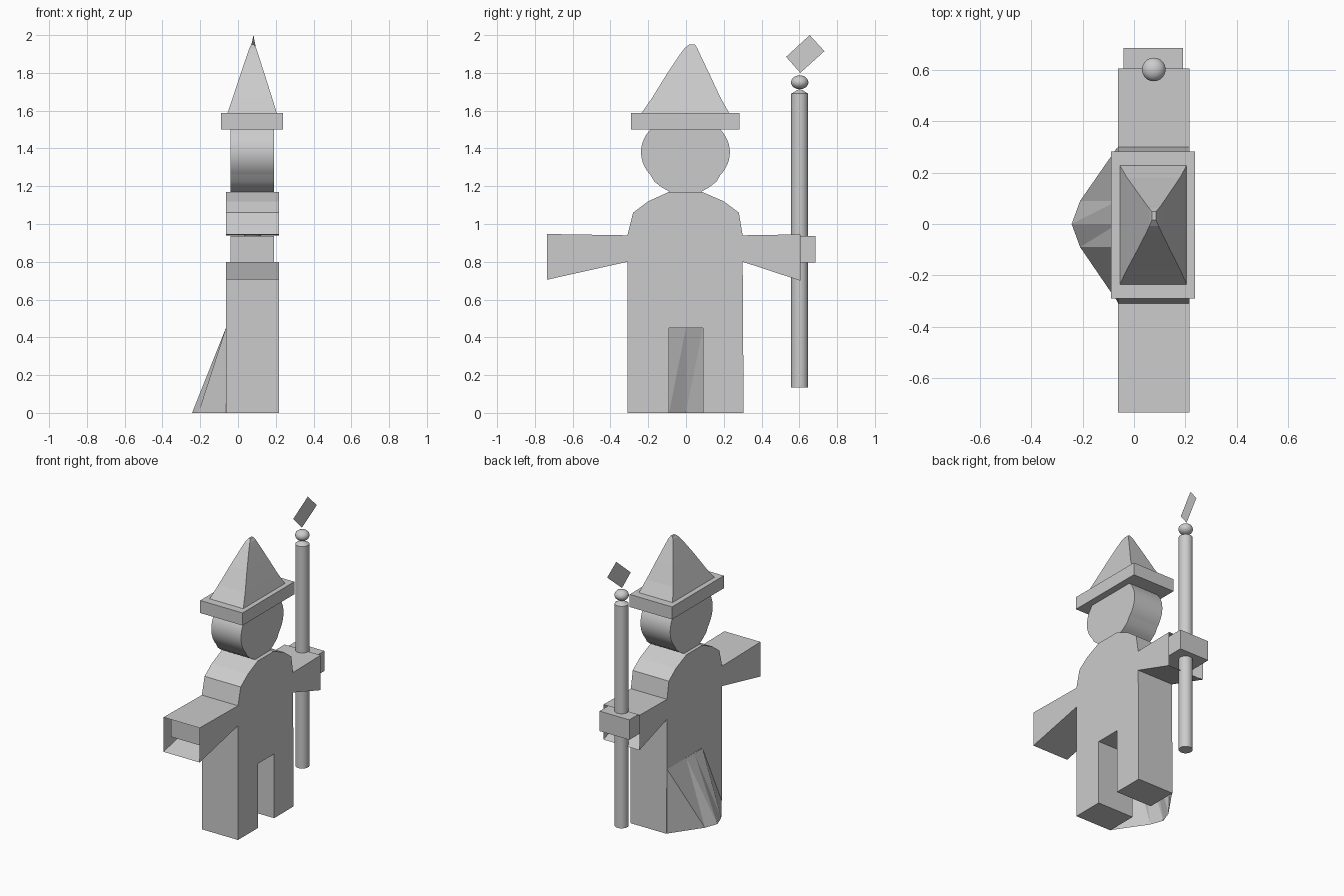
import bpy, bmesh, math
from mathutils import Matrix

if "Cube" in bpy.data.objects:
    bpy.data.objects.remove(bpy.data.objects["Cube"])

XC = 0.077  # middle of the figure's thickness


def finish(bm, name, smooth=None, recalc=True):
    if recalc:
        bmesh.ops.recalc_face_normals(bm, faces=bm.faces[:])
    mesh = bpy.data.meshes.new(name)
    bm.to_mesh(mesh)
    bm.free()
    ob = bpy.data.objects.new(name, mesh)
    bpy.context.collection.objects.link(ob)
    if smooth:
        bpy.ops.object.select_all(action='DESELECT')
        bpy.context.view_layer.objects.active = ob
        ob.select_set(True)
        bpy.ops.object.shade_smooth_by_angle(angle=math.radians(smooth))
    return ob


def prism(name, outline, x0, x1, open_edges=(), smooth=None):
    """Extrude a (y, z) outline along x, leaving chosen edges open."""
    bm = bmesh.new()
    a = [bm.verts.new((x0, y, z)) for y, z in outline]
    b = [bm.verts.new((x1, y, z)) for y, z in outline]
    n = len(outline)
    bm.faces.new(a[::-1])
    bm.faces.new(b)
    for i in range(n):
        if i not in open_edges:
            j = (i + 1) % n
            bm.faces.new((a[i], a[j], b[j], b[i]))
    return finish(bm, name, smooth)


def loft(name, rings):
    """Stack of rectangles (x0, x1, y0, y1, z)."""
    bm = bmesh.new()
    rows = [[bm.verts.new(p) for p in ((x0, y0, z), (x1, y0, z), (x1, y1, z), (x0, y1, z))]
            for x0, x1, y0, y1, z in rings]
    bm.faces.new(rows[0][::-1])
    bm.faces.new(rows[-1])
    for r, s in zip(rows, rows[1:]):
        for i in range(4):
            j = (i + 1) % 4
            bm.faces.new((r[i], r[j], s[j], s[i]))
    return finish(bm, name)


# robe body with legs and open-ended sleeves
prism("robe_body", [
    (-0.31, 0), (-0.09, 0), (-0.09, 0.45), (0.09, 0.45), (0.09, 0), (0.305, 0),
    (0.30, 0.80), (0.605, 0.70), (0.605, 0.945), (0.30, 0.94),
    (0.28, 1.06), (0.20, 1.12), (0.085, 1.17), (-0.09, 1.17),
    (-0.20, 1.12), (-0.28, 1.06), (-0.31, 0.94), (-0.735, 0.947),
    (-0.735, 0.705), (-0.31, 0.80)], -0.063, 0.217, open_edges=(7, 17))

# hands inside the sleeves
for name, s in (("right_hand", -1), ("left_hand", 1)):
    y0, y1 = sorted((0.35 * s, 0.685 * s))
    loft(name, [(-0.04, 0.19, y0, y1, 0.797), (-0.04, 0.19, y0, y1, 0.937)])

# head: disc with a narrowing chin
head = []
for i in range(25):
    t = math.radians(-38 + 76 * i / 24 + 0)
    head.append((0.235 * math.cos(t) - 0.003, 1.38 + 0.195 * math.sin(t)))
right = [(0.08, 1.17), (0.125, 1.196), (0.162, 1.225)] + head + [(0.18, 1.52)]
left = [(-y - 0.006, z) for y, z in reversed(right)]
prism("head", right + left, -0.04, 0.19, smooth=30)

# hat brim and crown
loft("hat_brim", [(-0.09, 0.238, -0.29, 0.283, 1.50), (-0.09, 0.238, -0.29, 0.283, 1.588)])
loft("hat_crown", [
    (-0.055, 0.205, -0.235, 0.228, 1.588),
    (-0.028, 0.180, -0.178, 0.182, 1.67),
    (0.012, 0.142, -0.104, 0.126, 1.79),
    (0.048, 0.108, -0.034, 0.076, 1.895),
    (0.060, 0.096, -0.008, 0.060, 1.93),
    (0.070, 0.085, 0.016, 0.048, 1.95)])

# flared back of the robe
bm = bmesh.new()
ys = (0.30, 0.09, 0.0, -0.09, -0.305)
xs = (-0.063, -0.21, -0.243, -0.21, -0.063)
top = [bm.verts.new((-0.064, y, 0.45)) for y in ys]
low = [bm.verts.new((x, y, 0)) for x, y in zip(xs, ys)]
for i in range(4):
    bm.faces.new((top[i], low[i + 1], low[i]))
    bm.faces.new((top[i], top[i + 1], low[i + 1])) if i < 3 else None
# last panel folds along the opposite diagonal
bm.faces.remove(bm.faces[:][-1])
bm.faces.new((top[3], low[4], low[3]))
bm.faces.new((top[3], top[4], low[4]))
finish(bm, "robe_flare")

# staff: shaft, tapered cap and knob
SY = 0.602
bm = bmesh.new()
for r1, r2, z0, z1 in ((0.045, 0.045, 0.135, 1.69), (0.045, 0.008, 1.69, 1.712)):
    bmesh.ops.create_cone(bm, cap_ends=True, segments=24, radius1=r1, radius2=r2, depth=z1 - z0,
                          matrix=Matrix.Translation((XC, SY, (z0 + z1) / 2)))
finish(bm, "staff_shaft", 30)
bm = bmesh.new()
bmesh.ops.create_uvsphere(bm, u_segments=24, v_segments=14, radius=0.046,
                          matrix=Matrix.Translation((XC, SY, 1.75)) @ Matrix.Diagonal((1, 1, 0.8, 1)))
finish(bm, "staff_knob", 40)

# thin tilted plate floating over the staff
bm = bmesh.new()
bm.faces.new([bm.verts.new((XC + 0.2 * (y - 0.63), y, z)) for y, z in
              ((0.605, 1.80), (0.733, 1.915), (0.655, 2.0), (0.53, 1.885))])
finish(bm, "staff_plate", recalc=False)
